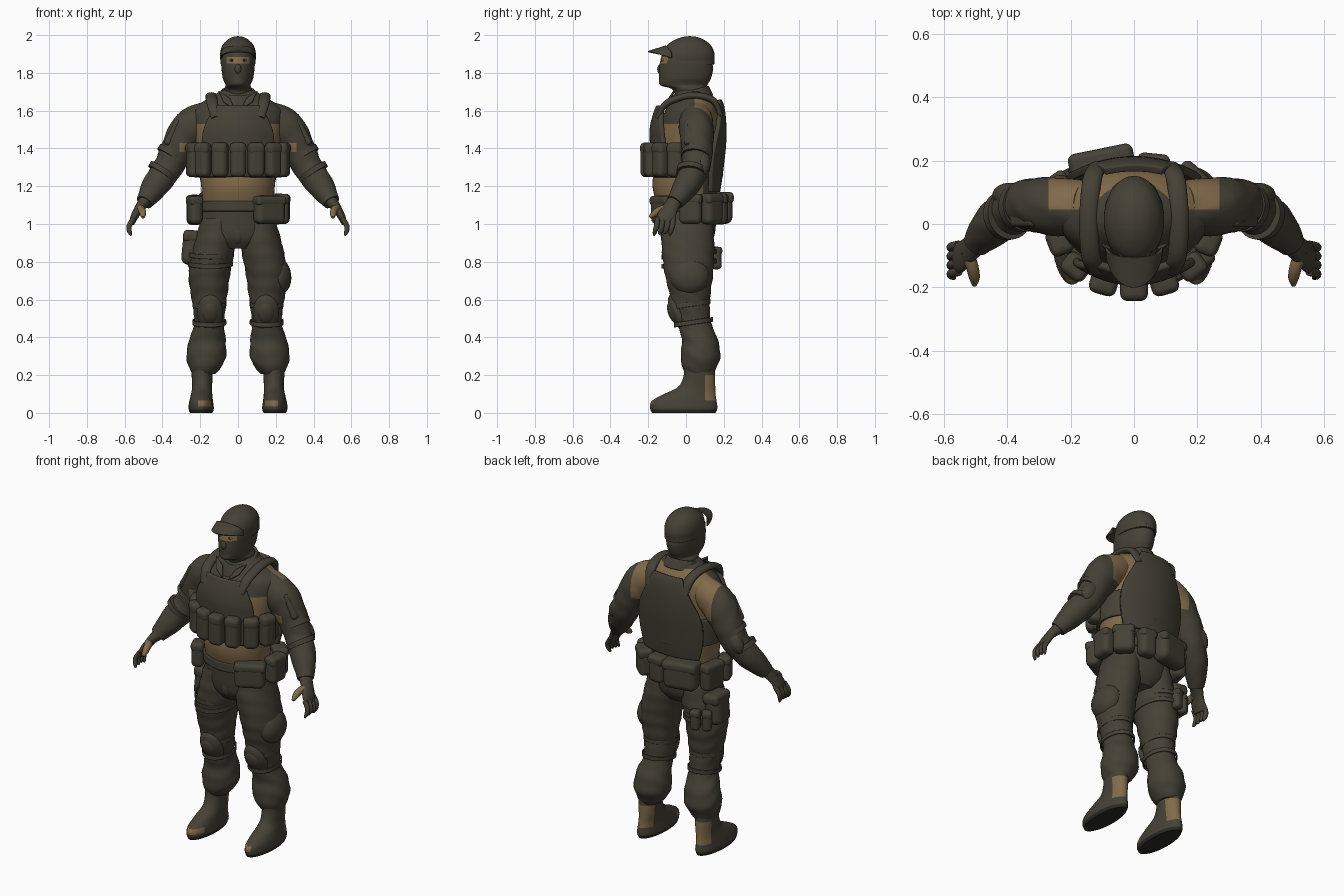
import bpy, bmesh, math
from mathutils import Vector, Matrix

cube = bpy.data.objects.get("Cube")
if cube:
    bpy.data.objects.remove(cube)


def material(name, rgb):
    m = bpy.data.materials.new(name)
    m.use_nodes = True
    m.diffuse_color = (*rgb, 1)
    bsdf = m.node_tree.nodes["Principled BSDF"]
    bsdf.inputs["Base Color"].default_value = (*rgb, 1)
    bsdf.inputs["Roughness"].default_value = 0.9
    return m


OLIVE = material("dark olive cloth", (0.060, 0.053, 0.037))
TAN = material("tan", (0.22, 0.145, 0.068))
SOLE = material("black rubber", (0.025, 0.023, 0.018))
EYE = material("eye white", (0.45, 0.40, 0.30))
made = []


def finish(name, bm, rule=None, mats=(OLIVE, TAN, SOLE), cuts=()):
    bmesh.ops.remove_doubles(bm, verts=bm.verts, dist=0.0002)
    # straight colour borders, cut along (axis, position)
    for axis, at in cuts:
        no = Vector([float(axis == a) for a in "xyz"])
        bmesh.ops.bisect_plane(bm, geom=bm.verts[:] + bm.edges[:] + bm.faces[:], plane_co=no * at, plane_no=no)
    bmesh.ops.recalc_face_normals(bm, faces=bm.faces)
    if rule:
        for f in bm.faces:
            f.material_index = rule(f.calc_center_median())
    me = bpy.data.meshes.new(name)
    bm.to_mesh(me)
    bm.free()
    for m in mats:
        me.materials.append(m)
    ob = bpy.data.objects.new(name, me)
    bpy.context.collection.objects.link(ob)
    made.append(ob)
    return ob


def smooth_path(pts, k):
    # Catmull-Rom interpolation of tuples
    out = []
    for i in range(len(pts) - 1):
        p = [pts[max(0, min(len(pts) - 1, i + j))] for j in (-1, 0, 1, 2)]
        for s in range(k):
            t = s / k
            out.append([b + 0.5 * t * (c - a + t * (2 * a - 5 * b + 4 * c - d + t * (3 * (b - c) + d - a)))
                        for a, b, c, d in zip(*p)])
    return out + [list(pts[-1])]


def loft(name, pts, s=1, ref=None, n=36, k=6, fold=0, **kw):
    # rings (x, y, z, ra, rb): level when ref is None, else square to the path
    rows = smooth_path(pts, k)
    bm = bmesh.new()
    rings = []
    for i, (x, y, z, ra, rb) in enumerate(rows):
        a, b = Vector((1, 0, 0)), Vector((0, 1, 0))
        if ref:
            t = Vector(rows[min(i + 1, len(rows) - 1)][:3]) - Vector(rows[max(i - 1, 0)][:3])
            a = t.cross(Vector(ref)).normalized()
            b = a.cross(t).normalized()
        ring = []
        for j in range(n):
            w = 2 * math.pi * j / n
            g = 1 + fold * math.sin(75 * z + 2 * math.sin(2 * w) + 3 * w)
            v = Vector((x, y, z)) + a * (ra * g * math.cos(w)) + b * (rb * g * math.sin(w))
            ring.append(bm.verts.new((v.x * s, v.y, v.z)))
        rings.append(ring)
    for r, q in zip(rings, rings[1:]):
        for j in range(n):
            bm.faces.new((r[j], r[(j + 1) % n], q[(j + 1) % n], q[j]))
    bm.faces.new(rings[0])
    bm.faces.new(rings[-1])
    return finish(name, bm, **kw)


def sheet(name, func, thick, nu=24, nv=10):
    # thick curved sheet from func(u in -1..1, v in 0..1)
    bm = bmesh.new()
    g = [[bm.verts.new(func(2 * i / nu - 1, j / nv)) for i in range(nu + 1)] for j in range(nv + 1)]
    for j in range(nv):
        for i in range(nu):
            bm.faces.new((g[j][i], g[j][i + 1], g[j + 1][i + 1], g[j + 1][i]))
    ob = finish(name, bm)
    mod = ob.modifiers.new("thickness", 'SOLIDIFY')
    mod.thickness, mod.offset = thick, 0
    rounded(ob, thick * 0.35)
    return ob


def rounded(ob, width, segments=2):
    b = ob.modifiers.new("round", 'BEVEL')
    b.width, b.segments, b.limit_method = width, segments, 'ANGLE'
    b.angle_limit = math.radians(50)
    ob.modifiers.new("normals", 'WEIGHTED_NORMAL')


def band(name, c, rx, ry, h, thick, tilt=0, flare=0):
    def f(u, v):
        w = math.pi * u
        g = 1 + flare * (0.5 - v)
        y = ry * g * math.sin(w)
        return (c[0] + rx * g * math.cos(w), c[1] + y, c[2] + (v - 0.5) * h + tilt * y)
    return sheet(name, f, thick, 40, 4)


def panel(name, rows, bend, thick):
    # upright panel, rows (height, half width, depth)
    fine = smooth_path(rows, 4)

    def f(u, v):
        z, w, y = fine[round(v * (len(fine) - 1))]
        return (u * w, y + bend * (u * w) ** 2, z)
    return sheet(name, f, thick, 16, len(fine) - 1)


def pouch(name, loc, size, turn=0, lean=0, flap=True):
    def box(nm, at, sz):
        bm = bmesh.new()
        bmesh.ops.create_cube(bm, size=1)
        bmesh.ops.scale(bm, vec=sz, verts=bm.verts)
        m = Matrix.Translation(loc) @ Matrix.Rotation(turn, 4, 'Z') @ Matrix.Rotation(lean, 4, 'Y')
        bmesh.ops.transform(bm, matrix=m @ Matrix.Translation(at), verts=bm.verts)
        rounded(finish(nm, bm), min(sz) * 0.38, 4)
    w, d, h = size
    box(name, (0, 0, 0), size)
    if flap:
        box(name + "_flap", (0, 0, h * 0.32), (w * 1.04, d * 1.06, h * 0.35))


def ball(name, loc, size, mat=OLIVE, turn=0, axis='X'):
    bm = bmesh.new()
    bmesh.ops.create_uvsphere(bm, u_segments=24, v_segments=14, radius=1)
    m = Matrix.Translation(loc) @ Matrix.Rotation(turn, 4, axis) @ Matrix.Diagonal((*size, 1))
    bmesh.ops.transform(bm, matrix=m, verts=bm.verts)
    return finish(name, bm, mats=(mat,))


# Head, mask and cap
loft("masked_head", [(0, .03, 1.64, .075, .085), (0, .02, 1.71, .075, .09), (0, -.012, 1.735, .066, .125),
     (0, -.005, 1.77, .08, .137), (0, 0, 1.82, .087, .143), (0, 0, 1.87, .09, .135), (0, 0, 1.93, .08, .12)],
     n=48, cuts=[("z", 1.85), ("z", 1.885), ("x", .062), ("x", -.062)],
     rule=lambda c: int(c.y < -.05 and 1.85 < c.z < 1.885 and abs(c.x) < .062))
ball("nose", (0, -.128, 1.822), (.02, .024, .03), turn=-.3)
loft("cap_crown", [(0, .014, 1.845, .091, .134), (0, .014, 1.9, .095, .137), (0, .015, 1.945, .083, .117),
     (0, .018, 1.975, .056, .078), (0, .02, 1.99, .028, .038), (0, .02, 1.994, .006, .006)])
sheet("cap_brim", lambda u, v: (.087 * math.sin(u * math.pi / 2),
      -.075 - (.125 - .095 * v) * math.cos(u * math.pi / 2), 1.912 - .035 * u * u + .03 * v), .008)
ball("cap_button", (0, .06, 1.975), (.01, .01, .009))
band("cap_back_strap", (0, .014, 1.856), .091, .135, .02, .004)

# Shirt, collar and vest
loft("shirt", [(0, 0, 1.08, .185, .145), (0, -.005, 1.2, .195, .172), (0, .01, 1.35, .21, .17),
     (0, .02, 1.5, .235, .16), (0, .03, 1.6, .235, .14), (0, .035, 1.655, .175, .112), (0, .03, 1.71, .08, .08)],
     n=48, k=8, cuts=[("z", 1.53), ("z", 1.25), ("z", 1.685), ("y", .045), ("y", .09)],
     rule=lambda c: int((c.z < 1.53 or (c.y > .045 and c.z < 1.685)) and not (c.z < 1.25 and c.y > .09)))
band("collar", (0, .02, 1.675), .095, .105, .06, .016, tilt=.28, flare=.25)
band("vest_wrap", (0, .01, 1.325), .222, .175, .16, .02)
panel("vest_front", [(1.25, .2, -.17), (1.42, .19, -.178), (1.5, .18, -.18), (1.57, .15, -.165), (1.625, .12, -.145)],
      1.8, .026)
panel("vest_back", [(1.17, .18, .168), (1.25, .2, .18), (1.33, .21, .19), (1.43, .2, .2), (1.54, .15, .2),
      (1.62, .11, .19), (1.655, .09, .175)], -1.3, .026)
for i, (x, y, turn) in enumerate([(0, -.205, 0), (.095, -.185, .28), (.183, -.135, .65), (.235, -.055, 1.2)]):
    for s in ((1, -1) if x else (1,)):
        pouch(f"magazine_pouch_{i}_{'left' if s > 0 else 'right'}", (x * s, y, 1.34), (.085, .072, .185), turn * s)

# Trousers, belt and belt pouches
loft("hips", [(0, .01, .87, .1, .1), (0, .01, .93, .19, .138), (0, .01, 1.03, .2, .15), (0, .005, 1.12, .188, .15)])
ball("fly", (0, -.09, .97), (.04, .045, .08), turn=-.15)
band("belt", (0, .005, 1.095), .2, .16, .055, .016)
for name, loc, size, turn in [
        ("left_front_pouch", (.165, -.12, 1.075), (.17, .08, .15), .5),
        ("left_side_pouch", (.235, .025, 1.08), (.12, .075, .16), 1.5),
        ("left_rear_pouch", (.185, .135, 1.08), (.12, .08, .165), -.75),
        ("middle_rear_pouch", (.06, .18, 1.08), (.1, .08, .165), -.1),
        ("large_rear_pouch", (-.1, .185, 1.085), (.2, .1, .17), .2),
        ("right_side_pouch", (-.23, .08, 1.075), (.14, .07, .16), 1.4),
        ("right_front_pouch", (-.23, -.05, 1.075), (.09, .07, .15), -1.2)]:
    pouch(name, loc, size, turn)

# Thigh rig on the right, cargo pocket on the left
pouch("thigh_holster", (-.245, .05, .875), (.1, .14, .185), 0, .1)
for i in range(2):
    pouch(f"thigh_pouch_{i}", (-.235 + .06 * i, .135 + .025 * i, .82), (.055, .055, .12), .6 - .3 * i)
for z in (.79, .84):
    band("thigh_strap", (-.145, .015, z), .114, .142, .025, .008, tilt=.1)
ball("cargo_pocket", (.212, .02, .725), (.07, .105, .1), turn=-.12, axis='Y')

for s, side in ((1, "left_"), (-1, "right_")):
    # Vest strap, eye and collar flap
    loft(side + "vest_strap", [(.115, -.15, 1.565, .013, .028), (.135, -.107, 1.635, .018, .03),
         (.142, -.02, 1.672, .018, .03), (.14, .07, 1.678, .018, .03), (.13, .148, 1.65, .018, .03),
         (.11, .185, 1.57, .013, .03)], s, ref=(1, 0, 0), n=16)
    ball(side + "eye", (.033 * s, -.122, 1.867), (.013, .009, .006), EYE)
    ball(side + "pupil", (.033 * s, -.129, 1.867), (.006, .004, .006), SOLE)
    sheet(side + "collar_flap", lambda u, v: (s * (.045 + .03 * u + .03 * v), -.112 + .04 * v + .01 * u,
          1.625 + .06 * v + .02 * u), .012, 6, 6)

    # Sleeve, shoulder patch, elbow pad and straps
    loft(side + "sleeve", [(.15, .05, 1.565, .09, .085), (.25, .055, 1.505, .103, .092), (.32, .06, 1.4, .088, .083),
         (.37, .05, 1.3, .078, .076), (.44, 0, 1.2, .07, .068), (.495, -.06, 1.115, .045, .045)], s,
         ref=(0, 1, 0), fold=.018,
         cuts=[("x", .27 * s), ("x", .31 * s), ("y", .045), ("z", 1.43), ("z", 1.38)],
         rule=lambda c: int((abs(c.x) < .27 and c.y > .045 and c.z > 1.43) or
                            (abs(c.x) < .31 and 1.38 < c.z < 1.43 and c.y < .045)))
    pouch(side + "shoulder_patch", (.343 * s, .05, 1.485), (.04, .12, .15), 0, -.5 * s, False)
    ball(side + "elbow_pad", (.392 * s, .09, 1.325), (.045, .04, .075), turn=-.55 * s, axis='Y')
    for x, y, z in ((.352, .055, 1.365), (.4, .03, 1.275)):
        loft(side + "elbow_strap", [(x - .008, y, z + .012, .082, .079), (x + .008, y - .004, z - .012, .081, .078)],
             s, ref=(0, 1, 0), k=2)

    # Gloved hand
    loft(side + "palm", [(.49, -.055, 1.125, .036, .038), (.525, -.085, 1.08, .024, .042), (.55, -.105, 1.035, .02, .05),
         (.562, -.11, 1.0, .013, .042)], s, ref=(0, 1, 0), n=20)
    for i in range(4):
        y = -.15 + .028 * i
        loft(f"{side}finger_{i}", [(.552, y, 1.03, .014, .014), (.576, y - .006, .99, .014, .014),
             (.574, y - .014, .96, .012, .012), (.566, y - .02, .94 + .006 * (i % 3), .006, .006)],
             s, ref=(0, 1, 0), n=12, k=4)
    loft(side + "thumb", [(.528, -.085, 1.085, .022, .022), (.51, -.135, 1.075, .02, .02),
         (.503, -.17, 1.052, .017, .017), (.503, -.192, 1.035, .008, .008)], s, ref=(1, 0, 0), n=12, k=4,
         rule=lambda c: int(c.y < -.112))

    # Trouser leg, knee pad and boot
    loft(side + "trouser_leg", [(.105, .01, 1.03, .09, .13), (.122, .01, .9, .11, .14), (.15, .015, .75, .111, .13),
         (.153, .02, .65, .1, .112), (.152, .025, .57, .088, .1), (.152, .045, .47, .079, .09),
         (.162, .073, .39, .096, .095), (.168, .077, .3, .105, .105), (.175, .072, .24, .084, .09),
         (.182, .07, .205, .06, .072)], s, fold=.018)
    ball(side + "knee_pad", (.148 * s, -.04, .53), (.07, .042, .105), turn=.4)
    ball(side + "knee_cap", (.148 * s, -.06, .53), (.048, .034, .065), turn=.4)
    for z, y in ((.575, .025), (.48, .04)):
        band(side + "knee_strap", (.152 * s, y, z), .086, .1, .025, .008, tilt=.15)
    loft(side + "boot", [(.195, -.012, 0, .06, .168), (.195, -.012, .025, .067, .178), (.195, -.011, .06, .063, .173),
         (.193, .015, .095, .057, .142), (.19, .055, .135, .053, .1), (.19, .07, .19, .055, .084),
         (.19, .07, .25, .058, .08)], s, n=40,
         cuts=[("z", .018), ("z", .035), ("z", .065), ("z", .2), ("y", .1), ("x", .14 * s), ("x", .212 * s)],
         rule=lambda c: 2 if c.z < .018 else int((c.y > .1 and .065 < c.z < .2) or
                                                 (c.y < -.12 and .035 < c.z < .065 and .14 < abs(c.x) < .212)))

# Smooth shading with sharp edges kept
bpy.ops.object.select_all(action='DESELECT')
for ob in made:
    ob.select_set(True)
bpy.context.view_layer.objects.active = made[0]
bpy.ops.object.shade_smooth_by_angle(angle=math.radians(45))
